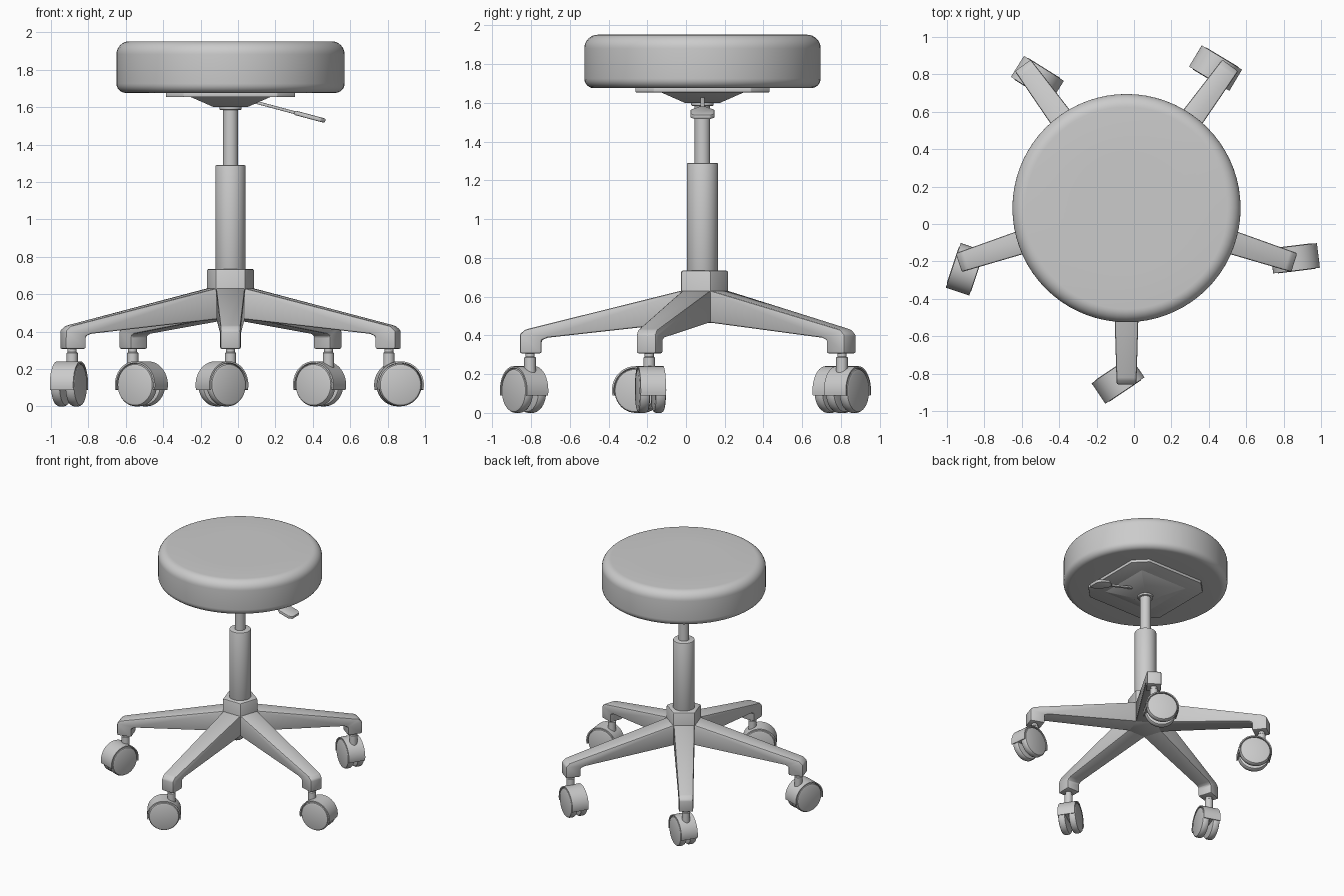
import bpy, bmesh
from math import sin, cos, pi, radians
from mathutils import Matrix, Vector

if "Cube" in bpy.data.objects:
    bpy.data.objects.remove(bpy.data.objects["Cube"])

CX, CY = -0.04, 0.085          # column axis
AXIS = Matrix.Translation((CX, CY, 0))


def finish(bm, name, bevel=0, segs=2):
    """Clean normals, round the hard edges and return a mesh."""
    bmesh.ops.recalc_face_normals(bm, faces=bm.faces)
    if bevel:
        hard = [e for e in bm.edges if e.calc_face_angle(0) > radians(25)]
        bmesh.ops.bevel(bm, geom=hard, offset=bevel, segments=segs,
                        profile=0.5, affect='EDGES', clamp_overlap=True)
    me = bpy.data.meshes.new(name)
    bm.to_mesh(me)
    bm.free()
    return me


def lathe(name, profile, n=48, phase=0.0, bevel=0, segs=2):
    """Stack n-sided rings from (radius, z) points and cap both ends."""
    bm = bmesh.new()
    rings = [[bm.verts.new((r * cos(phase + 2 * pi * i / n),
                            r * sin(phase + 2 * pi * i / n), z))
              for i in range(n)] for r, z in profile]
    for a, b in zip(rings, rings[1:]):
        for i in range(n):
            j = (i + 1) % n
            bm.faces.new((a[i], a[j], b[j], b[i]))
    bm.faces.new(rings[0])
    bm.faces.new(rings[-1])
    return finish(bm, name, bevel, segs)


def prism(name, outline, half_width, bevel=0):
    """Extrude an x-z outline along y; half_width is a function of x."""
    bm = bmesh.new()
    a, b = ([bm.verts.new((x, s * half_width(x), z)) for x, z in outline] for s in (-1, 1))
    for i in range(len(outline)):
        j = (i + 1) % len(outline)
        bm.faces.new((a[i], a[j], b[j], b[i]))
    bm.faces.new(a)
    bm.faces.new(b)
    return finish(bm, name, bevel)


def place(name, me, matrix=AXIS):
    ob = bpy.data.objects.new(name, me)
    bpy.context.collection.objects.link(ob)
    ob.matrix_world = matrix
    bpy.ops.object.select_all(action='DESELECT')
    ob.select_set(True)
    bpy.context.view_layer.objects.active = ob
    bpy.ops.object.shade_smooth_by_angle(angle=radians(32))
    return ob


def arc(cx, cz, r, a0, a1, n):
    return [(cx + r * cos(radians(a0 + (a1 - a0) * i / n)),
             cz + r * sin(radians(a0 + (a1 - a0) * i / n))) for i in range(n + 1)]


# Cushion with rounded rims
place("seat", lathe("seat", [(0.3, 1.676)] + arc(0.56, 1.726, 0.05, -90, 0, 6)
                    + arc(0.54, 1.882, 0.07, 0, 90, 8) + [(0.3, 1.952)], 72))

# Square mounting plate with cut corners, and the pan under it
P, Q = 0.345, 0.25
plate = [(P, -Q), (P, Q), (Q, P), (-Q, P), (-P, Q), (-P, -Q), (-Q, -P), (Q, -P)]
flat = Matrix.Rotation(pi / 2, 4, 'X')
place("seat_plate", prism("seat_plate", plate, lambda x: 0.013, 0.004),
      Matrix.Translation((CX, CY, 1.667)) @ flat)
place("seat_pan", lathe("seat_pan", [(0.09 * 2 ** .5, 1.60), (0.22 * 2 ** .5, 1.657)],
                        4, pi / 4, 0.006))

# Height lever: rod and paddle sloping down to the right
tilt = Matrix.Translation((0.08, CY, 1.63)) @ Matrix.Rotation(radians(15), 4, 'Y')
rod = [(-0.05, -0.011), (0.26, -0.011), (0.26, 0.011), (-0.05, 0.011)]
paddle = [(0.23, -0.02), (0.29, -0.062), (0.375, -0.062), (0.4, -0.04),
          (0.4, 0.04), (0.375, 0.062), (0.29, 0.062), (0.23, 0.02)]
place("lever_rod", prism("lever_rod", rod, lambda x: 0.008, 0.003), tilt @ flat)
place("lever_paddle", prism("lever_paddle", paddle, lambda x: 0.012, 0.006), tilt @ flat)

# Gas column
place("column_collar", lathe("column_collar", [(0.058, 1.585), (0.058, 1.605)], 32, 0, 0.004))
place("column_piston", lathe("column_piston", [(0.04, 1.27), (0.04, 1.61)], 32))
place("column_sleeve", lathe("column_sleeve", [(0.081, 0.70), (0.081, 1.29)], 40, 0, 0.008))

# Five-sided hub, its flat sides facing the legs
place("hub", lathe("hub", [(0.137, 0.465), (0.137, 0.735)], 5, pi / 2, 0.012))

# Legs: tapered arms ending in a caster socket
leg = [(0.08, 0.468), (0.80, 0.388), (0.83, 0.375), (0.83, 0.307), (0.943, 0.307),
       (0.943, 0.405), (0.915, 0.43), (0.08, 0.638)]
leg_mesh = prism("leg", leg, lambda r: 0.078 - 0.025 * (r - 0.1) / 0.84, 0.01)

# Caster parts: local x trails away from the swivel pin, wheels turn about y
T, H = 0.055, 0.115
hood_mesh = prism("caster_hood", arc(T, H, 0.126, -12, 192, 28) + arc(T, H, 0.117, 192, -12, 28),
                  lambda x: 0.066)
core_mesh = prism("caster_core", arc(T, H, 0.118, -10, 190, 20), lambda x: 0.014)
wheel_mesh = lathe("caster_wheel", [(0.098, -0.028), (0.109, -0.024), (0.115, -0.014),
                                    (0.115, 0.014), (0.109, 0.024), (0.098, 0.028)], 40)
stem_mesh = lathe("caster_stem", [(0.03, 0.19), (0.03, 0.285), (0.024, 0.29), (0.024, 0.32)], 24)

# Leg angle and the heading of its caster
for i, (angle, heading) in enumerate([(-90, 214), (-18, 7), (54, 149), (126, -32), (198, 251.5)], 1):
    turn = AXIS @ Matrix.Rotation(radians(angle), 4, 'Z')
    place(f"leg_{i}", leg_mesh, turn)
    pin = turn @ Vector((0.89, 0, 0))
    m = Matrix.Translation(pin) @ Matrix.Rotation(radians(heading), 4, 'Z')
    place(f"caster_stem_{i}", stem_mesh, m)
    place(f"caster_hood_{i}", hood_mesh, m)
    place(f"caster_core_{i}", core_mesh, m)
    for side, s in (("left", 1), ("right", -1)):
        place(f"caster_wheel_{i}_{side}", wheel_mesh,
              m @ Matrix.Translation((T, s * 0.041, H)) @ flat)
